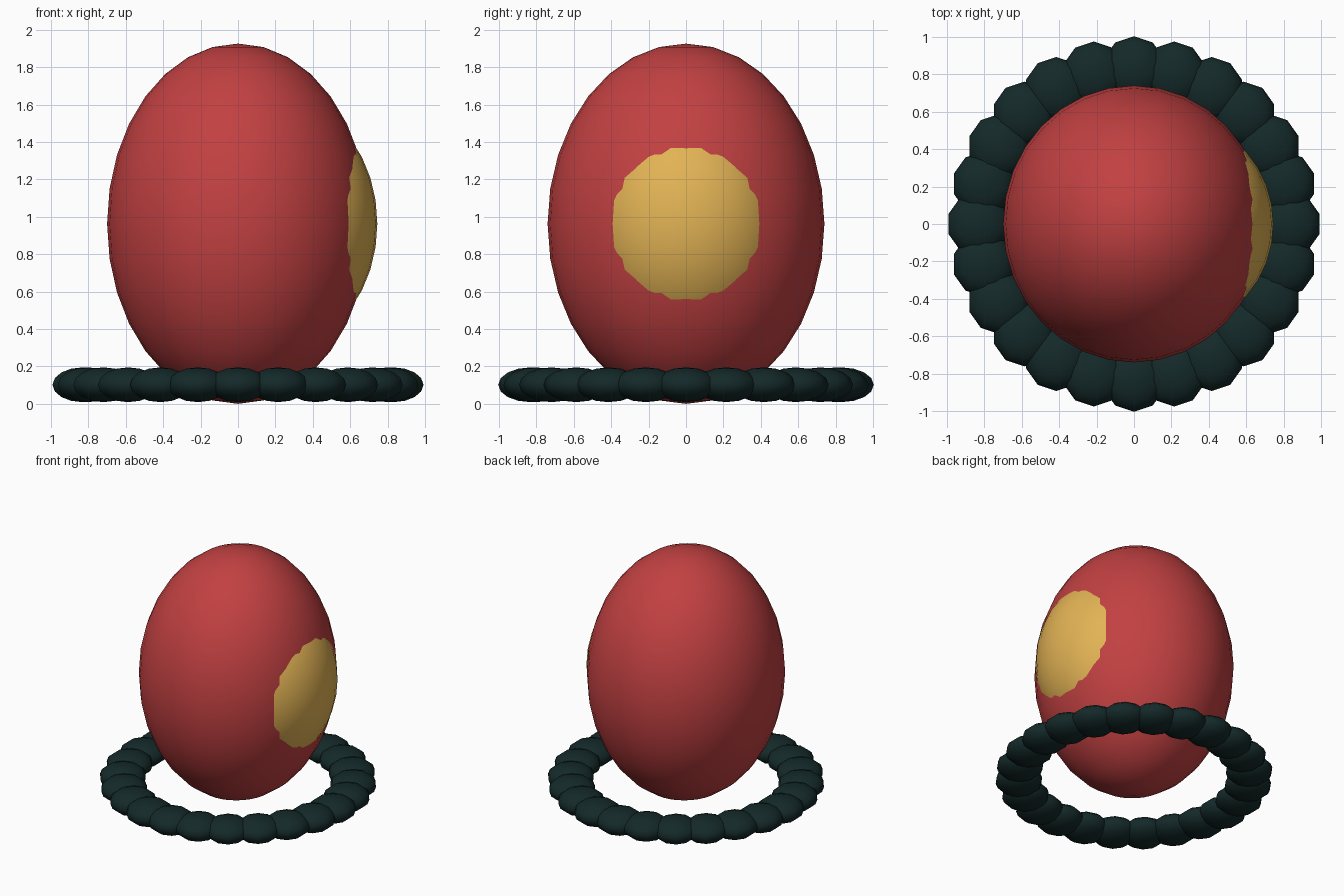
import bpy, math

if "Cube" in bpy.data.objects:
    bpy.data.objects.remove(bpy.data.objects["Cube"])


def material(name, rgb):
    m = bpy.data.materials.new(name)
    m.diffuse_color = (*rgb, 1.0)
    m.use_nodes = True
    m.node_tree.nodes["Principled BSDF"].inputs["Base Color"].default_value = m.diffuse_color
    return m


RED = material("red", (0.54, 0.052, 0.054))
YELLOW = material("warm yellow", (0.76, 0.45, 0.09))
TEAL = material("dark teal", (0.007, 0.022, 0.022))


def ellipsoid(name, centre, radii, mat, segments=32, rings=16):
    bpy.ops.mesh.primitive_uv_sphere_add(
        segments=segments, ring_count=rings, radius=1, location=centre)
    ob = bpy.context.object
    ob.name = name
    ob.data.name = name
    ob.scale = radii
    bpy.ops.object.transform_apply(location=False, rotation=False, scale=True)
    ob.data.materials.append(mat)
    bpy.ops.object.shade_smooth()
    return ob


# Upright egg-shaped body
ellipsoid("body", (0, 0, 0.963), (0.70, 0.74, 0.963), RED)

# Smaller ellipsoid bulging through the right side
ellipsoid("side_spot", (0.255, 0, 0.963), (0.49, 0.542, 0.642), YELLOW)

# Ring of flattened beads around the base, all facing the same way
BEADS = 24
RING_RADIUS = 0.83
for i in range(BEADS):
    a = math.tau * i / BEADS
    ellipsoid(f"ring_bead_{i + 1:02d}",
              (RING_RADIUS * math.cos(a), RING_RADIUS * math.sin(a), 0.102),
              (0.17, 0.174, 0.093), TEAL, segments=10, rings=8)
